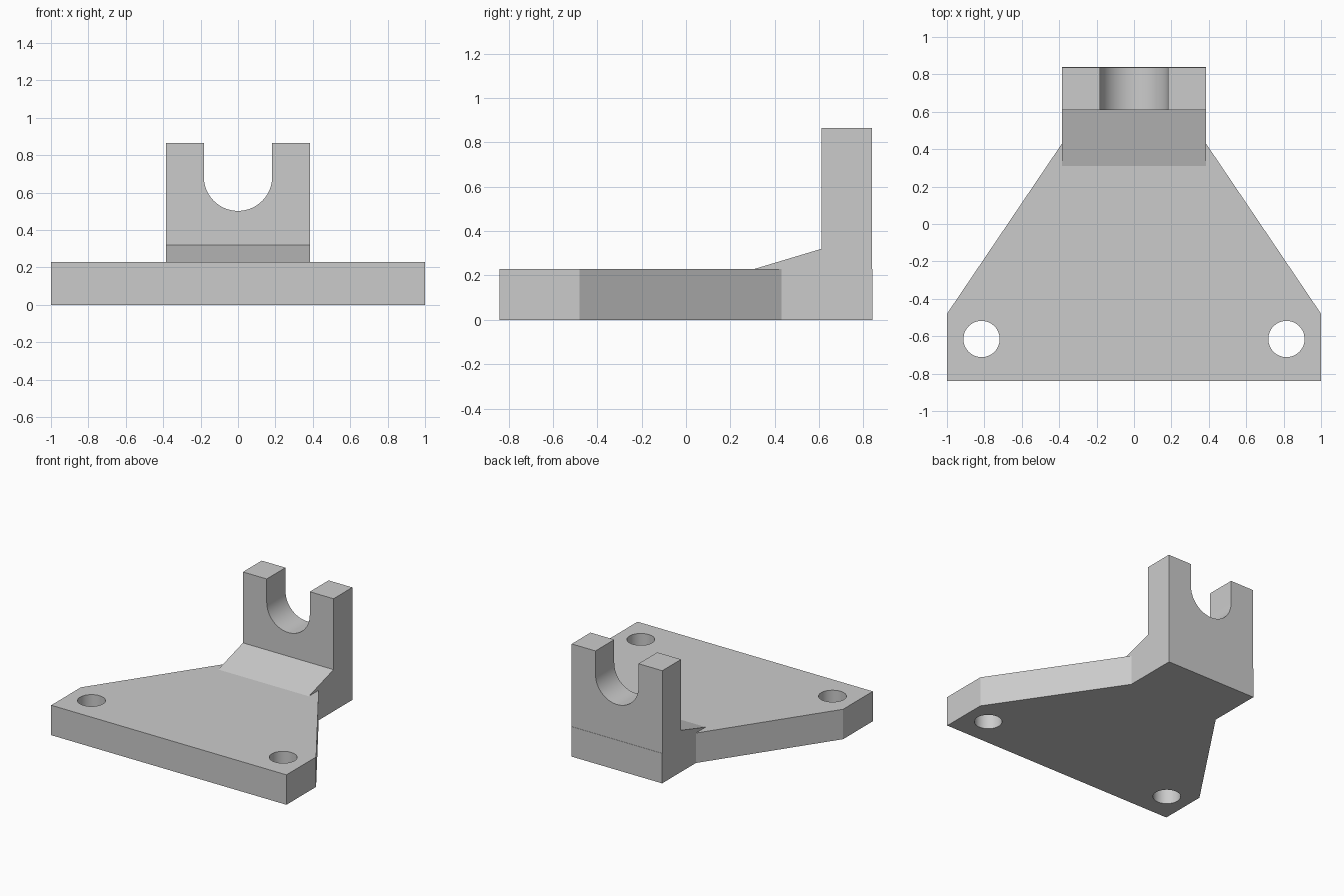
import bpy, bmesh
from math import sin, cos, pi, radians
from mathutils import Matrix

cube = bpy.data.objects.get("Cube")
if cube:
    bpy.data.objects.remove(cube, do_unlink=True)

grey = bpy.data.materials.new("plain grey")
grey.use_nodes = True
colour = (0.6, 0.6, 0.6, 1)
grey.diffuse_color = colour
grey.node_tree.nodes["Principled BSDF"].inputs["Base Color"].default_value = colour


def arc(cx, cy, r, start, end, steps):
    return [(cx + r * cos(start + (end - start) * i / steps),
             cy + r * sin(start + (end - start) * i / steps)) for i in range(steps + 1)]


def extruded(name, loops, depth, matrix):
    """Extrude closed outlines (first outer, then holes) into a solid centred on its plane."""
    curve = bpy.data.curves.new(name + "_profile", 'CURVE')
    curve.dimensions = '2D'
    curve.fill_mode = 'BOTH'
    curve.extrude = depth / 2
    for loop in loops:
        spline = curve.splines.new('POLY')
        spline.points.add(len(loop) - 1)
        for point, (u, v) in zip(spline.points, loop):
            point.co = (u, v, 0, 1)
        spline.use_cyclic_u = True
    source = bpy.data.objects.new(name + "_profile", curve)
    bpy.context.collection.objects.link(source)
    bpy.context.view_layer.update()
    mesh = bpy.data.meshes.new_from_object(
        source.evaluated_get(bpy.context.evaluated_depsgraph_get()))
    bpy.data.objects.remove(source, do_unlink=True)
    bm = bmesh.new()
    bm.from_mesh(mesh)
    bmesh.ops.remove_doubles(bm, verts=bm.verts, dist=0.0001)
    bmesh.ops.transform(bm, matrix=matrix, verts=bm.verts)
    bmesh.ops.recalc_face_normals(bm, faces=bm.faces)
    bm.to_mesh(mesh)
    bm.free()
    mesh.name = name
    mesh.materials.clear()
    mesh.materials.append(grey)
    obj = bpy.data.objects.new(name, mesh)
    bpy.context.collection.objects.link(obj)
    bpy.ops.object.select_all(action='DESELECT')
    obj.select_set(True)
    bpy.context.view_layer.objects.active = obj
    bpy.ops.object.shade_smooth_by_angle(angle=radians(30))
    return obj


HALF, TOP, BACK, FACE = 0.385, 0.23, 0.84, 0.61

# Tapered base plate with two mounting holes
side = [(1, -BACK), (1, -0.48), (HALF, 0.43), (HALF, BACK)]
outline = side + [(-x, y) for x, y in reversed(side)]
holes = [arc(s * 0.815, -0.615, 0.097, 0, 2 * pi, 48)[:-1] for s in (-1, 1)]
extruded("base_plate", [outline] + holes, TOP, Matrix.Translation((0, 0, TOP / 2)))

# Upright bracket with a round-bottomed open slot
slot = arc(0, 0.685, 0.183, 0, -pi, 32)
bracket = [(-HALF, TOP), (HALF, TOP), (HALF, 0.865), (0.183, 0.865)]
bracket += slot + [(-0.183, 0.865), (-HALF, 0.865)]
upright_back = BACK - 0.002
extruded("upright_bracket", [bracket], upright_back - FACE,
         Matrix.Translation((0, (upright_back + FACE) / 2, 0)) @ Matrix.Rotation(pi / 2, 4, 'X'))

# Sloped reinforcing wedge: profile in the y-z plane, extruded along x
wedge = [(0.31, TOP), (FACE, TOP), (FACE, 0.32)]
extruded("sloped_wedge", [wedge], 2 * HALF,
         Matrix(((0, 0, 1, 0), (1, 0, 0, 0), (0, 1, 0, 0), (0, 0, 0, 1))))
